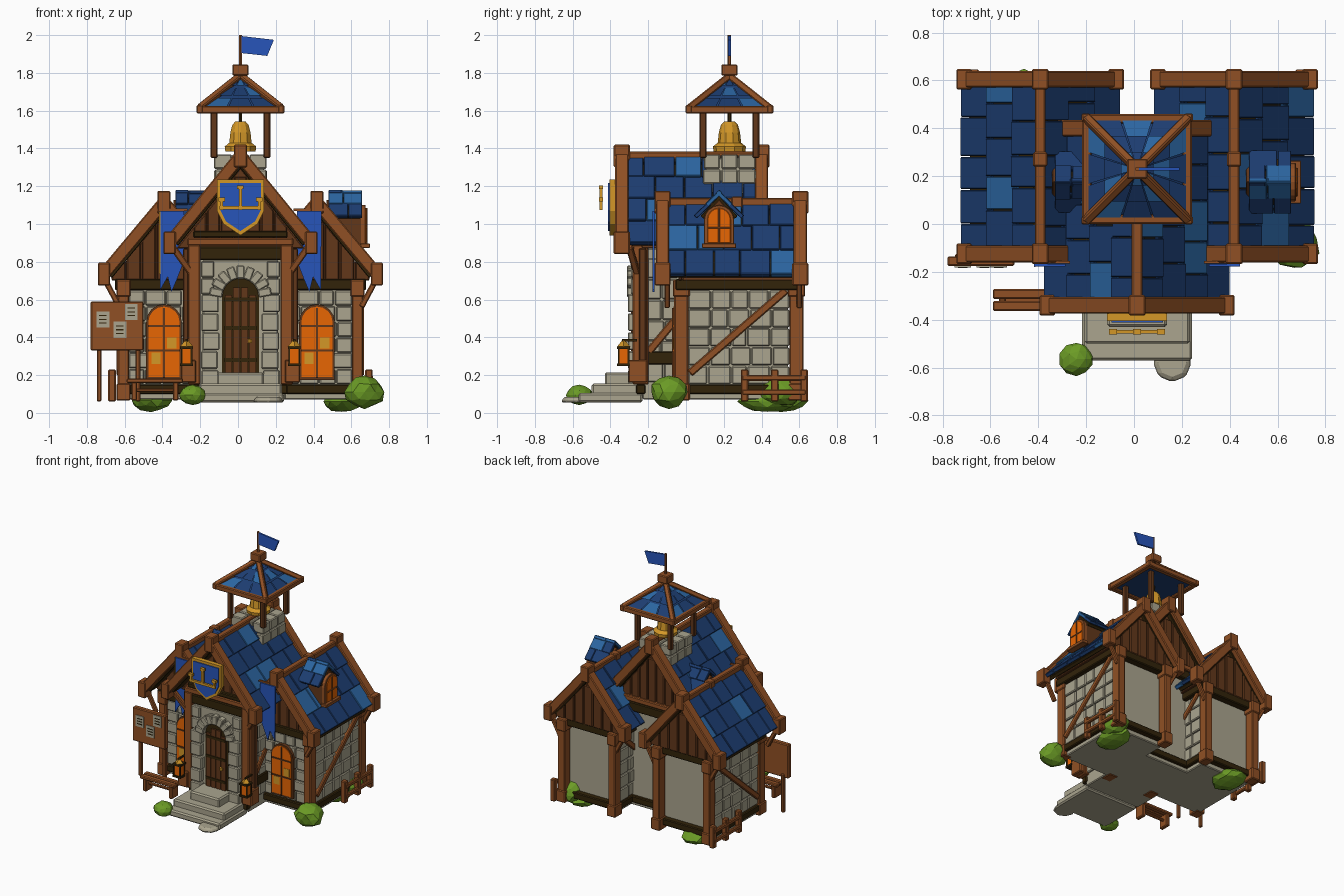
import bpy, bmesh, math, random
from mathutils import Matrix, Vector

if "Cube" in bpy.data.objects:
    bpy.data.objects.remove(bpy.data.objects["Cube"])
random.seed(4)
CX = 0.013                       # symmetry plane of the building
COL = {"roof blue": "223F70", "light roof blue": "2F659F", "cloth blue": "2B55B8", "wood": "8F5129",
       "dark wood": "623A20", "dark timber": "352812", "stone": "A9A38D", "gold": "D2962C",
       "window orange": "EA670C", "leaf green": "6B9A2A"}
MATS = {}
for k, h in COL.items():
    m = MATS[k] = bpy.data.materials.new(k)
    m.diffuse_color = [(int(h[i:i + 2], 16) / 255) ** 2.2 for i in (0, 2, 4)] + [1]
    m.use_nodes = True
    m.node_tree.nodes["Principled BSDF"].inputs["Base Color"].default_value = m.diffuse_color
PARTS = []
R = lambda a: random.uniform(-a, a)

class Part:
    def __init__(s, name, bevel=0.006):
        s.name, s.bevel, s.bm, s.used = name, bevel, bmesh.new(), []
        PARTS.append(s)
    def paint(s, faces, mat):
        if mat not in s.used:
            s.used.append(mat)
        for f in faces:
            f.material_index = s.used.index(mat)
    def box(s, c, size, mat, M=Matrix()):
        T = M @ Matrix.Translation(c) @ Matrix.Diagonal((*size, 1))
        vs = bmesh.ops.create_cube(s.bm, size=1, matrix=T)["verts"]
        s.paint({f for v in vs for f in v.link_faces}, mat)
    def beam(s, a, b, w, d, mat):
        a, b = Vector(a), Vector(b)
        z = (b - a).normalized()
        ref = Vector((1, 0, 0)) if abs(z.y) > 0.3 else Vector((0, 1, 0))
        x = ref.cross(z).normalized()
        M = Matrix((x, z.cross(x), z)).transposed().to_4x4()
        M.translation = (a + b) / 2
        s.box((0, 0, 0), (w, d, (b - a).length), mat, M)
    def prism(s, pts, t0, t1, mat, axis="y"):
        P = lambda u, z, t: (u, t, z) if axis == "y" else (t, u, z)
        A, B = [[s.bm.verts.new(P(u, z, t)) for u, z in pts] for t in (t0, t1)]
        n = len(pts)
        fs = [s.bm.faces.new(A), s.bm.faces.new(B)]
        fs += [s.bm.faces.new((A[i], A[(i + 1) % n], B[(i + 1) % n], B[i])) for i in range(n)]
        s.paint(fs, mat)
    def lathe(s, prof, c, mat, n=10):
        for (r0, z0), (r1, z1) in zip(prof, prof[1:]):
            T = Matrix.Translation((c[0], c[1], c[2] + (z0 + z1) / 2))
            vs = bmesh.ops.create_cone(s.bm, cap_ends=True, segments=n, radius1=r0, radius2=r1, depth=z1 - z0, matrix=T)["verts"]
            s.paint({f for v in vs for f in v.link_faces}, mat)
    def done(s):
        bmesh.ops.recalc_face_normals(s.bm, faces=s.bm.faces)
        me = bpy.data.meshes.new(s.name)
        s.bm.to_mesh(me)
        ob = bpy.data.objects.new(s.name, me)
        bpy.context.collection.objects.link(ob)
        for k in s.used:
            me.materials.append(MATS[k])
        if s.bevel:
            b = ob.modifiers.new("bevel", "BEVEL")
            b.width, b.segments = s.bevel, 1

def arch(c, hw, z0, z1, n=8):
    zs = z1 - hw
    return [(c - hw, z0)] + [(c - hw * math.cos(math.pi * i / n), zs + hw * math.sin(math.pi * i / n)) for i in range(n + 1)] + [(c + hw, z0)]

def stones(p, axis, plane, u0, u1, z0, z1, cols, rows, depth=0.03):
    h, w = (z1 - z0) / rows, (u1 - u0) / cols
    for r in range(rows):
        e = [u0] + [u0 + w * i + R(w * 0.15) for i in range(1, cols)] + [u1]
        for a, b in zip(e, e[1:]):
            u, su, z, d = (a + b) / 2, b - a - 0.006, z0 + h * (r + 0.5), depth + R(0.006)
            p.box((u, plane, z) if axis == "y" else (plane, u, z),
                  (su, d, h - 0.006) if axis == "y" else (d, su, h - 0.006), "stone")

def roof(p, M, run, drop, y0, y1, rows, cols, th=0.028):
    L, a = math.hypot(run, drop), math.atan2(drop, run)
    for s in (1, -1):
        d, n = Vector((s * math.cos(a), 0, -math.sin(a))), Vector((s * math.sin(a), 0, math.cos(a)))
        S = M @ Matrix((d, Vector((0, 1, 0)), n)).transposed().to_4x4()
        p.box((L / 2 - 0.01, (y0 + y1) / 2, -th), (L - 0.02, y1 - y0 - 0.02, th), "dark timber", S)
        w, h = (y1 - y0) / cols, L / rows
        for r in range(rows):
            e = [y0] + [y0 + w * (i + (0.25 if r % 2 else -0.15)) + R(0.01) for i in range(1, cols)] + [y1]
            for b, c in zip(e, e[1:]):
                mat = "light roof blue" if random.random() < 0.15 else "roof blue"
                T = S @ Matrix.Translation((h * (r + 0.5) - 0.005, (b + c) / 2, R(0.004))) @ Matrix.Rotation(-0.06, 4, "Y")
                p.box((0, 0, 0), (h + 0.015, c - b - 0.003, th), mat, T)

def gable_trim(p, cx, zr, run, drop, y0, y1, blocks):
    # bargeboards, end blocks and ridge beam
    for y in (y0 + 0.04, y1 - 0.04):
        for s in (1, -1):
            p.beam((cx, y, zr), (cx + s * run, y, zr - drop), 0.065, 0.07, "wood")
            p.box((cx + s * run, y, zr - drop), (0.065, 0.085, 0.12), "wood")
        p.box((cx, y, zr + 0.0), (0.07, 0.085, 0.12), "wood")
    p.beam((cx, y0 + 0.02, zr), (cx, y1 - 0.02, zr), 0.045, 0.045, "wood")
    for y in blocks:
        p.box((cx, y, zr), (0.06, 0.06, 0.06), "wood")

def planks(p, cx, hw, z0, zr, slope, y, n):
    w = 2 * hw / n
    for i in range(n):
        a, b = cx - hw + i * w + 0.003, cx - hw + (i + 1) * w - 0.003
        za, zb = zr - abs(a - cx) * slope, zr - abs(b - cx) * slope
        if min(za, zb) > z0 + 0.01:
            p.prism([(a, z0), (b, z0), (b, zb), (a, za)], y - 0.01, y + 0.01, "dark wood")

def wing(c, name, out):
    w = Part(name + " walls")
    w.box((c, 0.26, 0.38), (0.44, 0.56, 0.62), "stone")
    w.prism([(c - 0.28, 0.7), (c + 0.28, 0.7), (c, 1.06)], -0.02, 0.575, "dark wood")
    stones(w, "y", -0.025, c - 0.19, c + 0.19, 0.15, 0.65, 4, 6)
    for s in (1, -1):
        stones(w, "x", c + s * 0.22, 0.01, 0.55, 0.15, 0.65, 5, 5)
    t = Part(name + " timber frame")
    for y in (-0.03, 0.59):
        planks(t, c, 0.28, 0.7, 1.05, 1.17, y, 7)
    for y in (-0.025, 0.565):
        t.box((c, y, 0.125), (0.44, 0.05, 0.05), "dark timber")
        t.box((c, y, 0.68), (0.52, 0.06, 0.06), "dark timber")
    for y in (-0.025, 0.585):
        for s in (1, -1):
            t.box((c + s * 0.215, y, 0.39), (0.06, 0.075, 0.62), "wood")
            for z in (0.11, 0.66):
                t.box((c + s * 0.215, y, z), (0.075, 0.09, 0.09), "wood")
    for s in (1, -1):
        t.box((c + s * 0.22, 0.275, 0.125), (0.05, 0.6, 0.05), "dark timber")
        t.box((c + s * 0.23, 0.275, 0.68), (0.06, 0.6, 0.06), "dark timber")
        t.beam((c + s * 0.235, 0.02, 0.21), (c + s * 0.235, 0.53, 0.65), 0.04, 0.03, "wood")
        for y in (-0.1, 0.6):
            t.beam((c + s * 0.31, y, 0.7), (c + s * 0.235, y, 0.56), 0.03, 0.03, "wood")
    r = Part(name + " roof", 0.004)
    roof(r, Matrix.Translation((c, 0, 1.115)), 0.32, 0.39, -0.13, 0.61, 3, 5)
    gable_trim(Part(name + " roof trim"), c, 1.115, 0.318, 0.38, -0.165, 0.645, (0.27,))
    # front arched window
    f = Part(name + " front window", 0)
    f.prism(arch(c, 0.094, 0.175, 0.575), -0.06, -0.02, "dark wood")
    f.prism(arch(c, 0.083, 0.19, 0.563), -0.066, -0.058, "window orange")
    for x, z in ((-0.042, 0.29), (0.042, 0.37)):
        f.box((c + x, -0.066, z), (0.05, 0.004, 0.06), "gold")
    f.box((c, -0.068, 0.37), (0.009, 0.01, 0.37), "dark wood")
    for z in (0.33, 0.46):
        f.box((c, -0.068, z), (0.165, 0.01, 0.009), "dark wood")
    # dormer on the +x slope
    d = Part(name + " dormer", 0.003)
    y = 0.175
    d.prism([(y - 0.08, 0.88), (y + 0.08, 0.88), (y + 0.08, 1.04), (y, 1.13), (y - 0.08, 1.04)], c + 0.05, c + 0.235, "dark wood", "x")
    d.prism(arch(y, 0.08, 0.88, 1.1), c + 0.23, c + 0.258, "wood", "x")
    d.prism(arch(y, 0.062, 0.9, 1.085), c + 0.254, c + 0.263, "window orange", "x")
    d.box((c + 0.262, y, 0.99), (0.012, 0.01, 0.19), "wood")
    d.box((c + 0.262, y, 0.98), (0.012, 0.12, 0.01), "wood")
    d.box((c + 0.255, y, 0.885), (0.05, 0.18, 0.025), "wood")
    roof(d, Matrix.Translation((0, y, 1.165)) @ Matrix.Rotation(-math.pi / 2, 4, "Z"), 0.12, 0.13, c + 0.06, c + 0.24, 2, 2, 0.022)
    # fence beside the outer wall
    n = Part(name + " fence")
    x = c + out * 0.275
    for yy in (0.31, 0.47, 0.625):
        n.box((x, yy, 0.145), (0.04, 0.04, 0.17), "wood")
    for z in (0.11, 0.185):
        n.box((x + out * 0.01, 0.465, z), (0.025, 0.34, 0.03), "wood")

wing(CX - 0.405, "left wing", -1)
wing(CX + 0.405, "right wing", 1)

# central hall
h = Part("hall walls")
h.box((CX, 0.075, 0.47), (0.48, 0.61, 0.8), "stone")
h.prism([(CX - 0.34, 0.87), (CX + 0.34, 0.87), (CX, 1.3)], -0.235, 0.38, "dark wood")
for s in (1, -1):
    stones(h, "x", CX + s * 0.24, -0.21, -0.04, 0.16, 0.82, 2, 6)
t = Part("hall timber frame")
planks(t, CX, 0.32, 0.9, 1.29, 1.25, -0.245, 9)
planks(t, CX, 0.32, 0.9, 1.29, 1.25, 0.39, 9)
for y in (-0.24, 0.38):
    t.box((CX, y, 0.845), (0.52, 0.07, 0.07), "dark timber")
    t.box((CX, y, 0.905), (0.56, 0.08, 0.04), "wood")
    t.box((CX, y, 0.125), (0.5, 0.05, 0.05), "dark timber")
t.box((CX, -0.255, 0.945), (0.5, 0.05, 0.035), "dark timber")
for s in (1, -1):
    t.box((CX + s * 0.245, -0.24, 0.52), (0.065, 0.085, 0.74), "wood")
    t.box((CX + s * 0.275, -0.255, 0.22), (0.08, 0.1, 0.12), "wood")
    t.box((CX + s * 0.29, -0.23, 0.55), (0.03, 0.04, 0.64), "dark wood")
    t.box((CX + s * 0.25, -0.12, 0.29), (0.04, 0.18, 0.07), "dark timber")
    t.beam((CX + s * 0.255, -0.2, 0.32), (CX + s * 0.255, -0.05, 0.5), 0.04, 0.03, "wood")
    t.beam((CX + s * 0.36, -0.3, 0.88), (CX + s * 0.26, -0.26, 0.74), 0.035, 0.035, "wood")
roof(Part("hall roof", 0.004), Matrix.Translation((CX, 0, 1.36)), 0.375, 0.465, -0.35, 0.42, 4, 5)
gable_trim(Part("hall roof trim"), CX, 1.36, 0.375, 0.46, -0.38, 0.44, ())

# doorway: jambs, arch stones, door
d = Part("stone doorway")
d.box((CX, -0.25, 0.47), (0.4, 0.04, 0.68), "stone")
for s in (1, -1):
    for i in range(5):
        d.box((CX + s * (0.16 + R(0.005)), -0.27, 0.18 + i * 0.1), (0.09, 0.075, 0.093), "stone")
    for z in (0.67, 0.76):
        d.box((CX + s * 0.175, -0.265, z), (0.07, 0.05, 0.085), "stone")
for i in range(9):
    a = math.pi * (i + 0.5) / 9
    v = Vector((math.cos(a), 0, math.sin(a)))
    o = Vector((CX, -0.275, 0.615))
    d.beam(o + v * 0.095, o + v * 0.165, 0.044, 0.075, "stone")
k = Part("front door", 0)
k.prism(arch(CX, 0.098, 0.2, 0.715), -0.277, -0.25, "dark timber")
for i in range(4):
    x = CX - 0.063 + i * 0.042
    k.box((x, -0.28, 0.445 - 0.02 * abs(i - 1.5)), (0.037, 0.02, 0.48 - 0.04 * abs(i - 1.5)), "dark wood")
for z in (0.28, 0.45, 0.6):
    k.box((CX, -0.292, z), (0.17, 0.008, 0.02), "dark timber")
k.lathe([(0.012, 0), (0.012, 0.02)], (CX + 0.05, -0.297, 0.37), "gold", 6)
s = Part("front steps", 0.01)
for hw, y, z in ((0.23, -0.57, 0.105), (0.22, -0.5, 0.155), (0.125, -0.43, 0.215)):
    s.box((CX, (y - 0.23) / 2, (z + 0.055) / 2), (hw * 2, -0.23 - y, z - 0.055), "stone")
s.lathe([(0.085, 0), (0.07, 0.03)], (0.16, -0.58, 0.055), "stone", 8)

# bell tower
Y = 0.23
b = Part("tower stone base")
b.box((CX, Y, 1.23), (0.25, 0.25, 0.24), "stone")
for z in (1.17, 1.25, 1.33):
    for i in range(3):
        for j in range(3):
            b.box((CX + (i - 1) * 0.093, Y + (j - 1) * 0.093, z), (0.088 + R(0.006), 0.088 + R(0.006), 0.075), "stone")
f = Part("tower frame")
C = [(1, 1), (-1, 1), (-1, -1), (1, -1)]
apex = Vector((CX, Y, 1.785))
for i, (a, c) in enumerate(C):
    a2, c2 = C[(i + 1) % 4]
    f.box((CX + a * 0.14, Y + c * 0.14, 1.48), (0.036, 0.036, 0.26), "dark wood")
    f.beam((CX + a * 0.21, Y + c * 0.21, 1.605), (CX + a2 * 0.21, Y + c2 * 0.21, 1.605), 0.04, 0.04, "wood")
    f.beam((CX + a * 0.215, Y + c * 0.215, 1.615), apex, 0.035, 0.035, "wood")
    f.box((CX + a * 0.215, Y + c * 0.215, 1.607), (0.035, 0.035, 0.045), "wood")
f.box((CX, Y, 1.815), (0.085, 0.085, 0.06), "wood")
r = Part("tower roof", 0)
r.lathe([(0.2 * 2 ** 0.5, 0), (0.01, 0.17)], (0, 0, 0), "roof blue", 4)
bmesh.ops.rotate(r.bm, verts=r.bm.verts, matrix=Matrix.Rotation(math.pi / 4, 3, "Z"))
bmesh.ops.translate(r.bm, verts=r.bm.verts, vec=(CX, Y, 1.6))
for q in range(4):
    M = Matrix.Translation((CX, Y, 1.612)) @ Matrix.Rotation(q * math.pi / 2, 4, "Z")
    for row in range(3):
        t0, t1 = row / 3, (row + 1) / 3
        for col in range(3):
            g = lambda u, t, up: M @ Vector((u * 0.2 * (1 - t), -0.205 * (1 - t), 0.165 * t + up))
            u0, u1 = col * 2 / 3 - 1 + 0.02, col * 2 / 3 - 0.333 - 0.02
            lo = [g(u0, t0, 0.012), g(u1, t0, 0.012), g(u1, t1, 0), g(u0, t1, 0)]
            vs = [r.bm.verts.new(v) for v in lo]
            r.paint([r.bm.faces.new(vs)], "light roof blue" if (row + col + q) % 3 == 0 else "roof blue")
e = Part("bell", 0)
e.lathe([(0.084, 0), (0.088, 0.025), (0.062, 0.045), (0.056, 0.1), (0.045, 0.14), (0.028, 0.158)], (CX, Y, 1.385), "gold")
e.lathe([(0.01, 0), (0.01, 0.06)], (CX, Y, 1.54), "dark timber", 6)
p = Part("flag pole", 0)
p.lathe([(0.009, 0), (0.009, 0.16)], (CX, Y, 1.84), "wood", 6)
Part("flag", 0).prism([(0.018, 1.995), (0.19, 1.975), (0.155, 1.89), (0.018, 1.905)], Y - 0.007, Y + 0.007, "cloth blue")

# shield with scales emblem
SH = [(-0.125, 1.235), (0.125, 1.235), (0.125, 1.07), (0.09, 1.0), (0, 0.94), (-0.09, 1.0), (-0.125, 1.07)]
s = Part("shield", 0)
s.prism([(CX + x, z) for x, z in SH], -0.405, -0.37, "gold")
s.prism([(CX + x * 0.86, 1.1 + (z - 1.1) * 0.86) for x, z in SH], -0.412, -0.404, "cloth blue")
s.box((CX, -0.45, 1.085), (0.22, 0.016, 0.018), "gold")
for x, z1 in ((-0.1, 1.13), (0, 1.195), (0.1, 1.13)):
    s.box((CX + x, -0.45, (1.075 + z1) / 2), (0.016, 0.016, z1 - 1.075), "gold")
    s.box((CX + x, -0.45, z1), (0.034, 0.022, 0.02), "gold")

# banners and lanterns on both sides
for q, nm in ((-1, "left"), (1, "right")):
    X = lambda v: CX + q * v
    b = Part(nm + " banner", 0)
    b.prism([(X(0.3), 1.07), (X(0.43), 1.07), (X(0.425), 0.65), (X(0.385), 0.72), (X(0.365), 0.64), (X(0.335), 0.71), (X(0.3), 0.8)], -0.178, -0.168, "cloth blue")
    b.beam((X(0.28), -0.16, 1.075), (X(0.44), -0.16, 1.075), 0.012, 0.012, "wood")
    if q < 0:
        b.box((X(0.428), -0.174, 0.9), (0.007, 0.01, 0.33), "gold")
    l = Part(nm + " lantern", 0)
    x, y = X(0.285), -0.33
    l.box((x, y, 0.3), (0.05, 0.05, 0.08), "window orange")
    for z in (0.255, 0.345):
        l.box((x, y, z), (0.068, 0.068, 0.014), "dark timber")
    for a, c in C:
        l.box((x + a * 0.026, y + c * 0.026, 0.3), (0.009, 0.009, 0.09), "dark timber")
    l.lathe([(0.035, 0), (0.008, 0.035)], (x, y, 0.35), "gold", 4)
    l.beam((x, y - 0.01, 0.385), (x, -0.26, 0.385), 0.012, 0.012, "dark timber")

# notice board and bench
n = Part("notice board")
n.box((-0.64, -0.155, 0.46), (0.28, 0.04, 0.26), "wood")
for x in (-0.735, -0.53):
    n.box((x, -0.14, 0.21), (0.025, 0.03, 0.3), "wood")
q = Part("pinned papers", 0)
for x, z in ((-0.715, 0.495), (-0.565, 0.535), (-0.625, 0.44)):
    q.box((x, -0.178, z), (0.068, 0.006, 0.085), "stone")
    for i in range(3):
        q.box((x, -0.182, z + (i - 1) * 0.02), (0.04, 0.003, 0.006), "dark timber")
b = Part("bench")
for y in (-0.293, -0.342):
    b.box((-0.44, y, 0.17), (0.3, 0.042, 0.025), "wood")
for x in (-0.55, -0.33):
    b.box((x, -0.317, 0.115), (0.03, 0.08, 0.1), "wood")
b.box((-0.44, -0.317, 0.12), (0.22, 0.02, 0.02), "wood")

# bushes
g = Part("bushes", 0)
for x, y, z, rx, ry, rz in ((-0.24, -0.565, 0.095, 0.07, 0.07, 0.055), (0.67, -0.09, 0.11, 0.105, 0.1, 0.085), (0.55, 0.43, 0.06, 0.1, 0.15, 0.055),
                            (0.6, 0.5, 0.12, 0.09, 0.12, 0.085), (-0.46, 0.5, 0.065, 0.11, 0.14, 0.06)):
    vs = bmesh.ops.create_icosphere(g.bm, subdivisions=2, radius=1)["verts"]
    for v in vs:
        k = 1 + R(0.08)
        v.co = Vector((x + v.co.x * rx * k, y + v.co.y * ry * k, max(0, z + v.co.z * rz * k)))
    g.paint({f for v in vs for f in v.link_faces}, "leaf green")

for p in PARTS:
    p.done()
